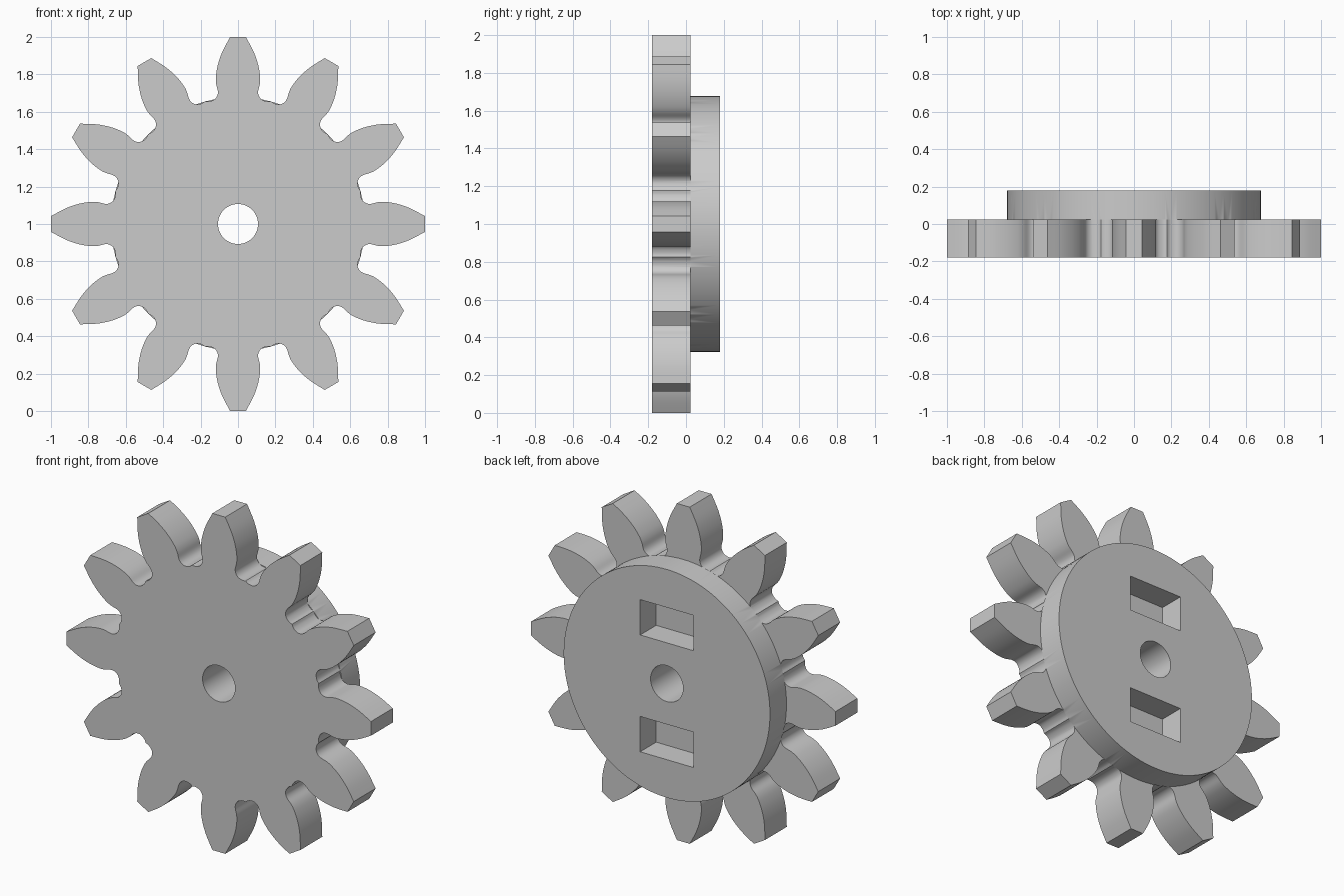
import bpy, bmesh, math
from mathutils import Vector, Matrix

if "Cube" in bpy.data.objects:
    bpy.data.objects.remove(bpy.data.objects["Cube"], do_unlink=True)

TEETH = 12
FRONT, STEP, BACK = -0.18, 0.025, 0.18
CENTRE = Vector((0, 0, 1))

grey = bpy.data.materials.new("plain grey")
grey.use_nodes = True
grey.diffuse_color = (0.6, 0.6, 0.6, 1)
grey.node_tree.nodes["Principled BSDF"].inputs["Base Color"].default_value = (0.6, 0.6, 0.6, 1)


def prism(name, outline, y0, y1):
    """Extrude an (x, z) outline, measured from the axle, from y0 to y1."""
    bm = bmesh.new()
    face = bm.faces.new([bm.verts.new((x, y0, z + CENTRE.z)) for x, z in outline])
    new = bmesh.ops.extrude_face_region(bm, geom=[face])["geom"]
    bmesh.ops.translate(bm, vec=(0, y1 - y0, 0),
                        verts=[v for v in new if isinstance(v, bmesh.types.BMVert)])
    bmesh.ops.recalc_face_normals(bm, faces=bm.faces)
    mesh = bpy.data.meshes.new(name)
    bm.to_mesh(mesh)
    bm.free()
    mesh.materials.append(grey)
    obj = bpy.data.objects.new(name, mesh)
    bpy.context.collection.objects.link(obj)
    return obj


def circle(radius, n):
    return [(radius * math.cos(math.tau * i / n), radius * math.sin(math.tau * i / n))
            for i in range(n)]


def smooth_path(points, steps=4):
    """Catmull-Rom curve through the points."""
    p = [points[0]] + points + [points[-1]]
    path = []
    for a, b, c, d in zip(p, p[1:], p[2:], p[3:]):
        for i in range(steps):
            t = i / steps
            path.append(0.5 * (2 * b + (c - a) * t + (2 * a - 5 * b + 4 * c - d) * t ** 2
                               + (3 * b - a - 3 * c + d) * t ** 3))
    return path + [points[-1]]


def combine(target, other, operation):
    mod = target.modifiers.new(operation, 'BOOLEAN')
    mod.operation, mod.object, mod.solver = operation, other, 'EXACT'
    bpy.context.view_layer.objects.active = target
    bpy.ops.object.modifier_apply(modifier=mod.name)
    bpy.data.objects.remove(other, do_unlink=True)


# Tooth flank from the middle of the root to the tip, mirrored for the other side
flank = smooth_path([Vector(p) for p in (
    (0.657, 0.176), (0.655, 0.155), (0.665, 0.127), (0.686, 0.111), (0.712, 0.108),
    (0.75, 0.117), (0.79, 0.118), (0.85, 0.108), (0.92, 0.084), (1.0, 0.042))])
tooth = [Vector((p.x, -p.y)) for p in flank] + flank[:0:-1]
outline = []
for i in range(TEETH):
    turn = Matrix.Rotation(math.tau * i / TEETH, 2)
    outline += [turn @ p for p in tooth]

# Toothed wheel with the round hub on its back
gear = prism("gear_wheel", outline, FRONT, STEP)
combine(gear, prism("hub", circle(0.678, 128), STEP - 0.001, BACK), 'UNION')

# Axle bore and the two rectangular pockets in the hub
combine(gear, prism("axle_bore", circle(0.107, 48), FRONT - 0.1, BACK + 0.1), 'DIFFERENCE')
for side in (-1, 1):
    pocket = [(sx * 0.175, side * 0.347 + sz * 0.105)
              for sx, sz in ((-1, -1), (1, -1), (1, 1), (-1, 1))]
    combine(gear, prism("pocket", pocket, BACK - 0.15, BACK + 0.1), 'DIFFERENCE')

# Smooth flanks, sharp rims
bpy.ops.object.select_all(action='DESELECT')
gear.select_set(True)
bpy.context.view_layer.objects.active = gear
bpy.ops.object.shade_smooth_by_angle(angle=math.radians(30))
